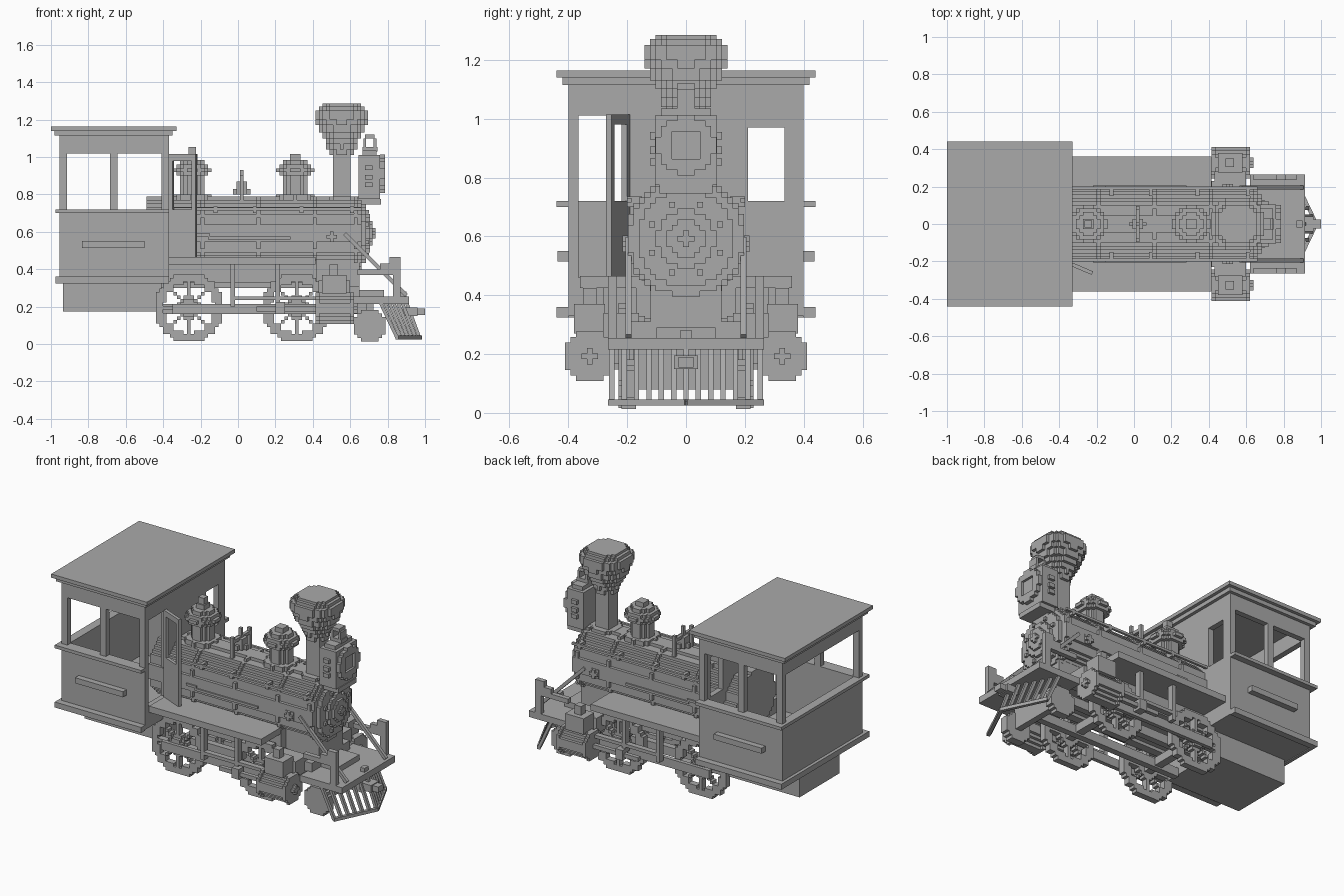
import bpy, bmesh, math
from mathutils import Vector, Matrix

cube = bpy.data.objects.get("Cube")
if cube:
    bpy.data.objects.remove(cube)

GREY = (0.4, 0.4, 0.4, 1)
paint = bpy.data.materials.new("plain grey")
paint.use_nodes = True
paint.diffuse_color = GREY
paint.node_tree.nodes["Principled BSDF"].inputs["Base Color"].default_value = GREY
CELL = 0.0187  # size of one block step


def finish(name, bm, mirror=False):
    """Turn a bmesh into a painted object, optionally mirrored across y."""
    if mirror:
        copy = bmesh.ops.duplicate(bm, geom=bm.verts[:] + bm.edges[:] + bm.faces[:])["geom"]
        for vert in (g for g in copy if isinstance(g, bmesh.types.BMVert)):
            vert.co.y *= -1
    bmesh.ops.recalc_face_normals(bm, faces=bm.faces)
    mesh = bpy.data.meshes.new(name)
    bm.to_mesh(mesh)
    bm.free()
    mesh.materials.append(paint)
    obj = bpy.data.objects.new(name, mesh)
    bpy.context.collection.objects.link(obj)
    return obj


def boxes(name, *extents, mirror=False):
    """Blocks given as x0, x1, y0, y1, z0, z1."""
    bm = bmesh.new()
    for x0, x1, y0, y1, z0, z1 in extents:
        size = Matrix.Diagonal((x1 - x0, y1 - y0, z1 - z0, 1))
        place = Matrix.Translation(((x0 + x1) / 2, (y0 + y1) / 2, (z0 + z1) / 2))
        bmesh.ops.create_cube(bm, size=1, matrix=place @ size)
    return finish(name, bm, mirror)


def beams(name, pairs, width, depth, mirror=False):
    """Square bars running between pairs of points."""
    bm = bmesh.new()
    for a, b in pairs:
        a, b = Vector(a), Vector(b)
        turn = (b - a).to_track_quat("Z", "Y").to_matrix().to_4x4()
        size = Matrix.Diagonal((width, depth, (b - a).length, 1))
        bmesh.ops.create_cube(bm, size=1, matrix=Matrix.Translation((a + b) / 2) @ turn @ size)
    return finish(name, bm, mirror)


def stepped(name, axis, centre, layers, mirror=False):
    """Extrude stepped shapes along an axis; layers hold start, end, radius or rule."""
    bm = bmesh.new()
    for start, end, rule in layers:
        radius = rule
        inside = rule if callable(rule) else (lambda u, v: math.hypot(u, v) <= radius)
        span = range(-14, 15)
        cells = {(i, j) for i in span for j in span if inside(i * CELL, j * CELL)}
        faces = []

        def quad(points):
            verts = []
            for u, v, w in points:
                u, v = u * CELL, v * CELL
                co = {"x": (w, u, v), "y": (u, w, v), "z": (u, v, w)}[axis]
                verts.append(bm.verts.new(Vector(co) + Vector(centre)))
            faces.append(bm.faces.new(verts))

        for i, j in cells:
            ring = [(i - .5, j - .5), (i + .5, j - .5), (i + .5, j + .5), (i - .5, j + .5)]
            for w in (start, end):
                quad([(u, v, w) for u, v in ring])
            for k, step in enumerate(((0, -1), (1, 0), (0, 1), (-1, 0))):
                if (i + step[0], j + step[1]) not in cells:
                    p, q = ring[k], ring[(k + 1) % 4]
                    quad([(*p, start), (*q, start), (*q, end), (*p, end)])
        verts = list({v for f in faces for v in f.verts})
        bmesh.ops.remove_doubles(bm, verts=verts, dist=CELL / 50)
    bmesh.ops.recalc_face_normals(bm, faces=bm.faces)
    bmesh.ops.dissolve_limit(bm, angle_limit=0.02, verts=bm.verts, edges=bm.edges)
    return finish(name, bm, mirror)


# Cab
boxes("cab_roof", (-1, -.33, -.44, .44, 1.14, 1.163), (-.98, -.35, -.42, .42, 1.115, 1.14))
boxes("cab_floor", (-.955, -.37, -.4, .4, .33, .37))
boxes("cab_side_walls",
      (-.955, -.37, .365, .4, .33, .72), (-.955, -.37, .365, .4, 1.02, 1.115),
      (-.955, -.915, .365, .4, .72, 1.02), (-.685, -.645, .365, .4, .72, 1.02),
      (-.41, -.37, .365, .4, .72, 1.02), mirror=True)
boxes("cab_back_wall", (-.955, -.92, -.365, .365, .33, .72),
      (-.955, -.92, -.365, .365, 1.02, 1.115))
boxes("cab_front_wall",
      (-.405, -.37, -.19, .21, .33, 1.01), (-.405, -.37, -.365, .365, 1.01, 1.115),
      (-.405, -.37, .21, .335, .33, .72), (-.405, -.37, .21, .335, .97, 1.01),
      (-.405, -.37, .335, .365, .33, 1.01), (-.405, -.37, -.365, -.19, .33, .46))
for label, low, high in (("window_sill", .7, .72), ("base_ledge", .325, .36)):
    boxes("cab_" + label, (-.975, -.37, .4, .44, low, high), (-.975, -.955, 0, .4, low, high),
          mirror=True)
boxes("cab_side_plates", (-.835, -.5, .4, .437, .515, .55), mirror=True)
boxes("ash_pan", (-.935, -.41, -.2, .2, .175, .33))

# Open door, hinged at the cab front
door = boxes("open_door", (0, .16, -.01, .01, .455, .72), (0, .16, -.01, .01, .98, 1.015),
             (0, .025, -.01, .01, .72, .98), (.135, .16, -.01, .01, .72, .98))
door.location = (-.37, -.2, 0)
door.rotation_euler.z = math.radians(-23)

# Boiler and smokebox door
BOILER_Z = .592
stepped("boiler", "x", (0, 0, BOILER_Z), [(-.49, .66, .193), (.66, .685, .165)])
stepped("boiler_bands", "x", (0, 0, BOILER_Z), [(x, x + .02, .203) for x in (-.2, .1, .4, .62)])
stepped("smokebox_door", "x", (0, 0, BOILER_Z),
        [(.685, .705, .1), (.705, .72, .06), (.72, .735, .025)])
bolts = [math.radians(45 * k + 22.5) for k in range(8)]
boxes("smokebox_bolts", *[(.68, .7, y - .01, y + .01, z - .01, z + .01) for y, z in
                          ((.125 * math.cos(a), BOILER_Z + .125 * math.sin(a)) for a in bolts)])
boxes("smokebox_saddle", (.42, .65, -.12, .12, .25, .45), (.42, .65, -.19, .19, .25, .31))
boxes("handrails", (-.37, .66, .185, .2, .715, .73),
      *[(x, x + .02, .15, .2, .7, .735) for x in (-.13, .08, .33, .6)], mirror=True)
boxes("boiler_pipes", (-.22, -.15, .18, .205, .575, .59), (-.16, .28, .18, .205, .56, .575),
      mirror=True)
stepped("check_valves", "y", (.5, 0, .575), [(.18, .215, .02), (.18, .2, .03)], mirror=True)

# Domes
DOME = [(.77, .8, .095), (.8, .9, .065), (.9, .92, .085), (.92, .94, .1),
        (.94, .96, .085), (.96, .985, .06), (.985, 1.015, .035)]
for name, x in (("sand_dome", .305), ("steam_dome", -.245)):
    stepped(name, "z", (x, 0, 0), DOME)
boxes("whistle", (-.265, -.225, -.02, .02, 1.01, 1.055))

# Bell in its yoke
boxes("bell_yoke", (.01, .03, .075, .095, .75, .9), (.01, .03, 0, .08, .86, .88), mirror=True)
stepped("bell", "z", (.02, 0, 0), [(.8, .83, .04), (.83, .87, .028), (.87, .93, .01)])

# Funnel
FLARE = [(1.01, 1.04, .06), (1.04, 1.07, .075), (1.07, 1.1, .09), (1.1, 1.13, .105),
         (1.13, 1.17, .12), (1.17, 1.2, .135), (1.2, 1.25, .147), (1.25, 1.27, .13),
         (1.27, 1.285, .112)]
stepped("funnel", "z", (.555, 0, 0), [(.7, 1.01, .053)] + FLARE)
stepped("funnel_base", "z", (.555, 0, 0), [(.74, .79, .085)])

# Headlight
boxes("headlight_bracket", (.64, .765, -.09, .09, .745, .775))
boxes("headlight_case", (.645, .76, -.105, .105, .775, 1.01), (.665, .74, -.085, .085, 1.01, 1.035))
stepped("headlight_rim", "x", (0, 0, .91),
        [(.76, .785, lambda u, v: .055 < math.hypot(u, v) < .1), (.76, .77, .06)])
boxes("headlight_studs", *[(.68, .72, .1, .122, z, z + .025) for z in (.84, .88, .93)], mirror=True)
boxes("headlight_vent", (.67, .685, -.03, .03, 1.03, 1.1), (.725, .74, -.03, .03, 1.03, 1.1),
      (.68, .73, -.03, .03, 1.1, 1.12), (.665, .745, -.03, .03, 1.03, 1.055))

# Running boards and frame
boxes("running_boards", (-.37, .415, .15, .36, .425, .465), mirror=True)
boxes("under_boiler", (-.41, .42, -.17, .17, .32, .45))
boxes("frame_rails", (-.41, .7, .1, .14, .16, .215), (-.41, .45, .14, .19, .3, .33), mirror=True)
boxes("board_hangers", *[(x, x + .025, .28, .32, .2, .43) for x in (-.04, .2)], mirror=True)


# Wheels
def spoked(u, v):
    r = math.hypot(u, v)
    spoke = min(abs(u), abs(v)) < CELL / 2 or (abs(abs(u) - abs(v)) < CELL / 2)
    return .135 < r < .187 or r < .06 or (spoke and r < .187)


for label, x in (("rear", -.262), ("front", .315)):
    stepped(label + "_driving_wheels", "y", (x, 0, .195),
            [(.19, .23, spoked), (.23, .25, .05)], mirror=True)
    boxes(label + "_axle", (x - .025, x + .025, -.2, .2, .17, .22))
stepped("pilot_wheels", "y", (.705, 0, .098), [(.17, .22, .09)], mirror=True)
boxes("pilot_axle", (.685, .725, -.18, .18, .08, .22))
boxes("coupling_rods", (-.35, .42, .245, .27, .16, .215), mirror=True)
boxes("piston_rods", (.1, .42, .31, .335, .175, .2), (.2, .25, .295, .35, .16, .225), mirror=True)
boxes("crosshead_guides", (-.04, .42, .285, .32, .235, .255), mirror=True)

# Cylinders
for side, y in (("left", .327), ("right", -.327)):
    stepped(side + "_cylinder", "x", (0, y, .192),
            [(.415, .435, .085), (.435, .6, .078), (.6, .62, .085), (.62, .64, .02)])
boxes("steam_chests", (.45, .58, .275, .38, .27, .37), (.49, .535, .305, .35, .37, .425),
      (.43, .6, .16, .28, .24, .34), mirror=True)

# Front deck, steps and braces
boxes("front_deck", (.62, .915, -.265, .265, .215, .255), (.64, .78, -.1, .1, .255, .29))
boxes("deck_side_plates", (.64, .87, .235, .265, .37, .4), (.76, .87, .235, .265, .4, .43),
      (.81, .87, .235, .265, .43, .465), (.83, .87, .235, .265, .25, .37), mirror=True)
beams("deck_braces", [((.57, .195, .59), (.9, .195, .26))], .02, .02, mirror=True)

# Pilot with slanted bars and coupler
bars = []
for k in range(-6, 7):
    y, back = k * .042, abs(k) / 6
    bars.append(((.9 - .14 * back, y, .225), (.97 - .12 * back, y, .035)))
beams("pilot_bars", bars, .018, .018)
beams("pilot_foot", [((.975, 0, .035), (.85, .26, .035))], .02, .02, mirror=True)
boxes("coupler", (.88, .96, -.04, .04, .15, .195), (.96, 1, -.025, .025, .155, .19))
boxes("deck_lamp_bracket", (.87, .9, -.02, .02, .25, .28))
